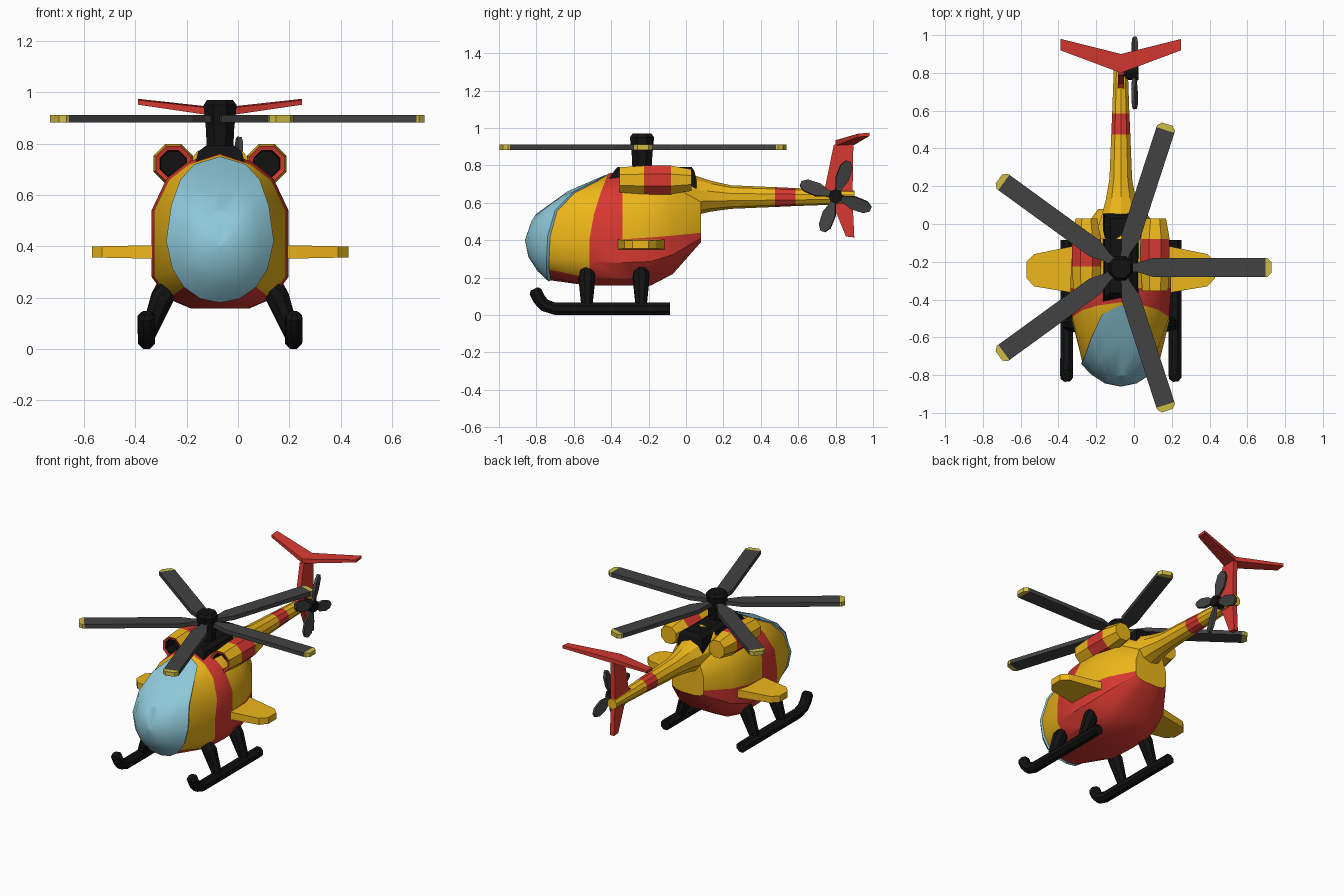
import bpy, bmesh, math
from mathutils import Vector, Matrix

if "Cube" in bpy.data.objects:
    bpy.data.objects.remove(bpy.data.objects["Cube"])

CX = -0.07                                    # symmetry plane of the machine
COL = dict(yellow=(.85, .47, .01, 1), red=(.68, .04, .03, 1), glass=(.27, .58, .70, 1),
           black=(.006, .006, .006, 1), grey=(.055, .055, .055, 1), tip=(.62, .5, .06, 1))
MATS = {}
for key, c in COL.items():
    MATS[key] = bpy.data.materials.new(key)
    MATS[key].diffuse_color = c


def loft(name, rings, colour, smooth=False, xf=None):
    """Skin rings of equal point count; colour is a name or f(ring, side) -> name."""
    pick = colour if callable(colour) else (lambda j, i: colour)
    bm = bmesh.new()
    me = bpy.data.meshes.new(name)
    used = []

    def face(vs, col):
        if col not in used:
            used.append(col)
            me.materials.append(MATS[col])
        bm.faces.new(vs).material_index = used.index(col)
    vr = [[bm.verts.new(p) for p in r] for r in rings]
    n = len(vr[0])
    for j in range(len(vr) - 1):
        for i in range(n):
            k = (i + 1) % n
            face((vr[j][i], vr[j][k], vr[j + 1][k], vr[j + 1][i]), pick(j, i))
    face(vr[0], pick(0, 0))
    face(vr[-1][::-1], pick(len(vr) - 2, 0))
    bmesh.ops.remove_doubles(bm, verts=bm.verts, dist=1e-5)
    bmesh.ops.recalc_face_normals(bm, faces=bm.faces)
    if xf:
        bm.transform(xf)
        bmesh.ops.recalc_face_normals(bm, faces=bm.faces)
    bm.to_mesh(me)
    bm.free()
    ob = bpy.data.objects.new(name, me)
    bpy.context.collection.objects.link(ob)
    if smooth:
        bpy.ops.object.select_all(action='DESELECT')
        ob.select_set(True)
        bpy.context.view_layer.objects.active = ob
        bpy.ops.object.shade_smooth_by_angle(angle=math.radians(30))
    return ob


def lathe_y(x, prof, n=8):
    """Rings around the y axis from (y, z centre, radius)."""
    return [[(x + r * math.cos(math.tau * (i + .5) / n), y, z + r * math.sin(math.tau * (i + .5) / n))
             for i in range(n)] for y, z, r in prof]


def tube(pts, radii, n=8):
    """Rings along a path of points."""
    pts = [Vector(p) for p in pts]
    out = []
    for i, p in enumerate(pts):
        d = (pts[min(i + 1, len(pts) - 1)] - pts[max(i - 1, 0)]).normalized()
        u = d.cross(Vector((.99, .1, 0))).normalized()
        v = d.cross(u)
        out.append([p + radii[i] * (u * math.cos(math.tau * (k + .5) / n) + v * math.sin(math.tau * (k + .5) / n))
                    for k in range(n)])
    return out


def full(half):
    """Complete a half ring (offset, y, z) by mirroring across the centre plane."""
    return [(CX + x, y, z) for x, y, z in half] + [(CX - x, y, z) for x, y, z in half[-2:0:-1]]


# Canopy edge, shared by canopy and cabin
EDGE = [(0, -.43, .75), (.10, -.48, .72), (.155, -.60, .66), (.19, -.70, .56), (.21, -.74, .42),
        (.185, -.745, .31), (.14, -.745, .24), (.075, -.74, .195), (0, -.735, .18)]


def glass_ring(s, dy=0, p=2.2):
    return full([(x * s, -.86 + (y + .86) * s ** p + dy, .40 + (z - .40) * s) for x, y, z in EDGE])


loft("canopy", [glass_ring(s) for s in (.02, .4, .75, 1)] + [glass_ring(.93, .05)], 'glass', True)


# Cabin: stripe and belly coloured by ring and side
def cabin_ring(y, w, zt, zm, zb, slant=0):
    half = [(0, 1), (.47, .89), (.78, .71), (1, .37), (1, 0), (1, -.5), (.77, -.84), (.42, -1), (0, -1)]
    return full([(w * u, y + slant * max(v, 0) ** 1.5,
                  zm + v * ((zt - zm) if v > 0 else (zm - zb))) for u, v in half])


def cabin_colour(j, i):
    side = min(i, 15 - i)
    return 'red' if j == 1 or side >= (6 if j == 0 else 4) else 'yellow'


loft("cabin", [glass_ring(.975, .02),
               cabin_ring(-.515, .257, .757, .41, .157, .10),
               cabin_ring(-.34, .267, .77, .405, .157),
               cabin_ring(-.19, .262, .77, .415, .157),
               cabin_ring(-.07, .225, .75, .425, .22),
               cabin_ring(.08, .12, .67, .44, .39)], cabin_colour, True)

# Tail boom with red band
loft("tail_boom", lathe_y(CX, [(-.08, .65, .15), (.04, .64, .108), (.13, .636, .083), (.24, .631, .063),
                               (.475, .631, .053), (.585, .631, .048), (.90, .63, .036)], 10),
     lambda j, i: 'red' if j == 4 else 'yellow', True)

# Black gearbox housing on the roof
loft("gearbox_housing", [[(CX + a * w, y, z) for a, y in ((-1, f), (1, f), (1, b), (-1, b))]
                         for w, f, b, z in ((.095, -.41, .055, .66), (.095, -.41, .055, .73),
                                            (.085, -.385, .045, .77), (.055, -.365, .03, .792))], 'black')

# Rotor mast and hub
loft("rotor_mast", [[(CX + r * math.cos(math.tau * (i + .5) / 8), -.235 + r * math.sin(math.tau * (i + .5) / 8), z)
                     for i in range(8)]
                    for z, r in ((.75, .054), (.86, .06), (.95, .07), (.97, .055))], 'black')

# Five main rotor blades with pale tips
for k in range(5):
    rings = [[(r, -w, -.014), (r, w, -.014), (r, w, .014), (r, -w, .014)]
             for r, w in ((.04, .02), (.09, .025), (.17, .05), (.765, .05), (.775, .05), (.797, .03))]
    loft("main_blade", rings, lambda j, i: 'tip' if j > 2 else 'grey',
         xf=Matrix.Translation((CX, -.23, .897)) @ Matrix.Rotation(math.tau * k / 5, 4, 'Z'))

# Tail rotor: hub and four pitched blades
hub = Vector((.003, .80, .635))
loft("tail_rotor_hub", [[(x, hub.y + .038 * math.cos(math.tau * i / 8), hub.z + .038 * math.sin(math.tau * i / 8))
                         for i in range(8)] for x in (-.07, .025)], 'black')
for k in range(4):
    rings = [[(-.009, r, -w), (.009, r, -w), (.009, r, w), (-.009, r, w)]
             for r, w in ((.02, .014), (.05, .018), (.10, .036), (.17, .033), (.20, .012))]
    loft("tail_rotor_blade", rings, 'grey', xf=Matrix.Translation(hub)
         @ Matrix.Rotation(math.radians(-20 + 90 * k), 4, 'X') @ Matrix.Rotation(.25, 4, 'Y'))

# Tail fin above and below the boom
loft("tail_fin", [[(CX + x, y, z) for y, z in ((.70, .655), (.745, .69), (.79, .91), (.895, .925), (.89, .62),
                                              (.90, .415), (.855, .42), (.79, .58))] for x in (-.016, .016)], 'red')

# Swept V stabiliser on top of the fin
loft("stabiliser", [[(CX + x, yf, zb), (CX + x, yb, zb + .005), (CX + x, yb, zt), (CX + x, yf, zt - .005)]
                    for x, yf, yb, zb, zt in ((-.32, .92, .98, .952, .975), (0, .80, .90, .905, .94),
                                              (.32, .92, .98, .952, .975))], 'red')

for s, side in ((-1, "left"), (1, "right")):
    # Engine pod with hollow dark intake
    loft(side + "_engine", lathe_y(CX + s * .182, [(-.27, .722, .01), (-.27, .722, .052), (-.35, .722, .056),
                                                   (-.355, .722, .074), (-.225, .722, .083), (-.08, .722, .083),
                                                   (.03, .722, .062)]),
         lambda j, i: ('black', 'black', 'red', 'yellow', 'red', 'yellow')[j], False)
    # Stub wing
    plan = [(.22, -.37), (.46, -.33), (.50, -.285), (.50, -.20), (.46, -.16), (.22, -.11)]
    loft(side + "_wing", [[(CX + s * x, y, .378 + d * (.027 - .02 * (x - .22))) for x, y in plan]
                          for d in (-1, 1)], 'yellow')
    # Landing skid with upturned front
    x = CX + s * .287
    loft(side + "_skid", tube([(x, -.085, .034), (x, -.70, .034), (x, -.755, .052), (x, -.785, .085),
                               (x, -.805, .125), (x, -.812, .14)], (.036, .036, .036, .036, .036, .022)), 'black', True)
    # Skid struts
    for y, top in ((-.53, .23), (-.24, .26)):
        loft(side + "_strut", tube([(x, y, .04), (CX + s * .225, y, .20), (CX + s * .20, y, top)],
                                   (.03, .047, .04)), 'black')

for m in bpy.data.materials:
    if m.users and not m.is_grease_pencil:
        m.use_nodes = True
        m.node_tree.nodes["Principled BSDF"].inputs["Base Color"].default_value = m.diffuse_color
